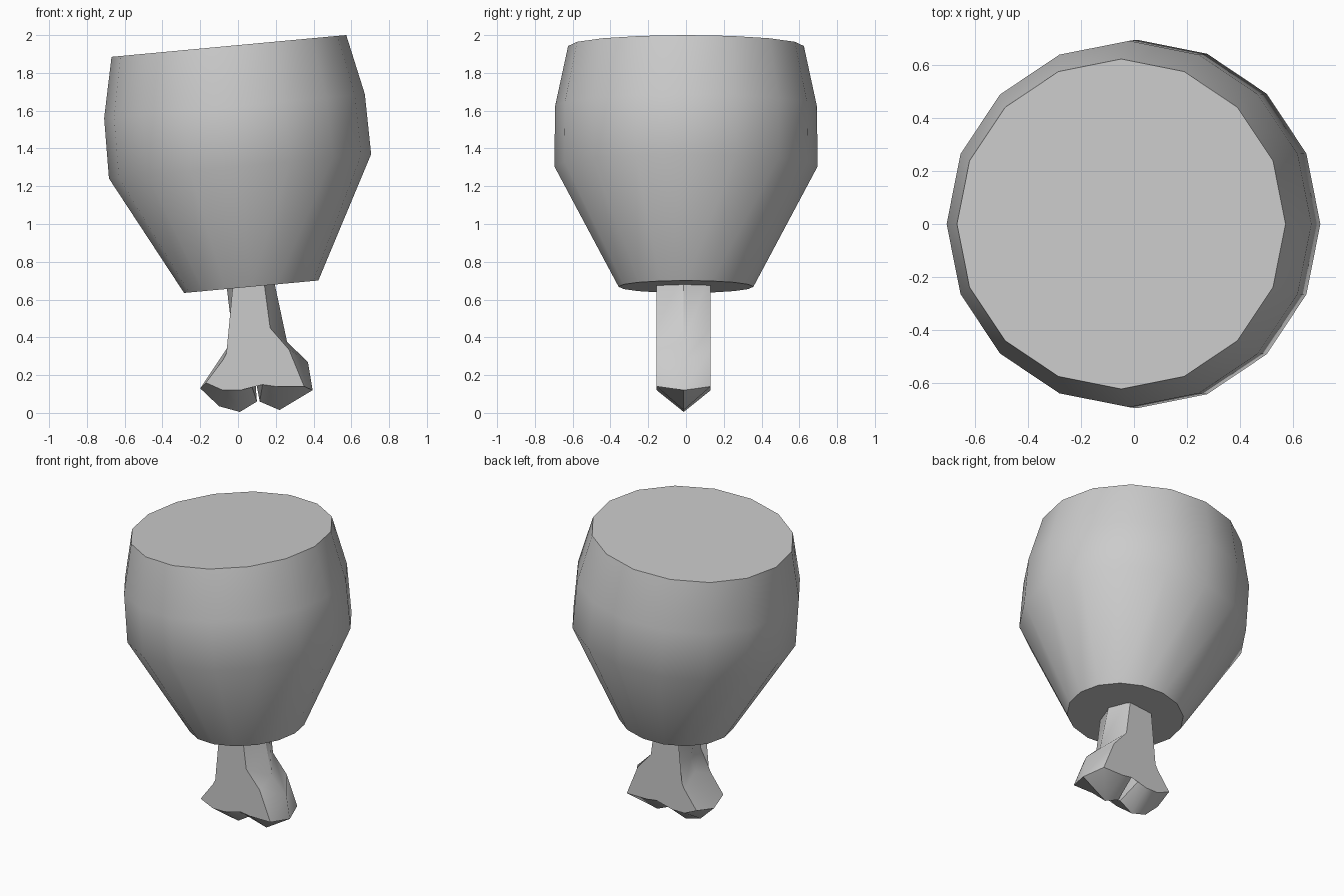
import bpy, bmesh, math
from mathutils import Matrix, Vector

if "Cube" in bpy.data.objects:
    bpy.data.objects.remove(bpy.data.objects["Cube"])


def add_object(name, bm, angle):
    bmesh.ops.recalc_face_normals(bm, faces=bm.faces[:])
    mesh = bpy.data.meshes.new(name)
    bm.to_mesh(mesh)
    bm.free()
    ob = bpy.data.objects.new(name, mesh)
    bpy.context.collection.objects.link(ob)
    bpy.ops.object.select_all(action='DESELECT')
    ob.select_set(True)
    bpy.context.view_layer.objects.active = ob
    bpy.ops.object.shade_smooth_by_angle(angle=math.radians(angle))
    return ob


def loft(bm, loops):
    # Bridge successive closed loops and cap both ends
    rings = [[bm.verts.new(p) for p in loop] for loop in loops]
    for a, b in zip(rings, rings[1:]):
        n = len(a)
        for i in range(n):
            j = (i + 1) % n
            bm.faces.new((a[i], a[j], b[j], b[i]))
    caps = [bm.faces.new(rings[0]), bm.faces.new(rings[-1])]
    bmesh.ops.triangulate(bm, faces=caps)


# Meat: 16-sided barrel on a slightly tilted axis
SIDES = 16
tilt = Matrix.Translation((0.07, 0, 0.668)) @ Matrix.Rotation(math.radians(-5.3), 4, 'Y')
profile = [(0.357, 0), (0.697, 0.64), (0.693, 0.96), (0.624, 1.28)]
bm = bmesh.new()
loft(bm, [[tilt @ Vector((r * math.cos(k * math.tau / SIDES),
                          r * math.sin(k * math.tau / SIDES), h))
           for k in range(SIDES)] for r, h in profile])
add_object("meat", bm, 40)

# Bone: two-lobed outline, widest in its middle plane, with narrower front and back
outer = [(-0.07, 0.75), (-0.03, 0.42), (-0.06, 0.34), (-0.20, 0.13), (-0.10, 0.035),
         (0.01, 0.005), (0.10, 0.06), (0.088, 0.22), (0.115, 0.06), (0.22, 0.015),
         (0.395, 0.12), (0.37, 0.27), (0.26, 0.375), (0.18, 0.75)]
inner = [(-0.02, 0.75), (0.0, 0.43), (-0.08, 0.28), (-0.17, 0.16), (-0.08, 0.12),
         (0.01, 0.12), (0.07, 0.15), (0.085, 0.22), (0.13, 0.15), (0.20, 0.14),
         (0.35, 0.14), (0.27, 0.335), (0.17, 0.45), (0.13, 0.75)]
bm = bmesh.new()
loft(bm, [[(x, y, z) for x, z in pts]
          for pts, y in ((inner, -0.155), (outer, -0.012), (inner, 0.131))])
add_object("bone", bm, 45)
